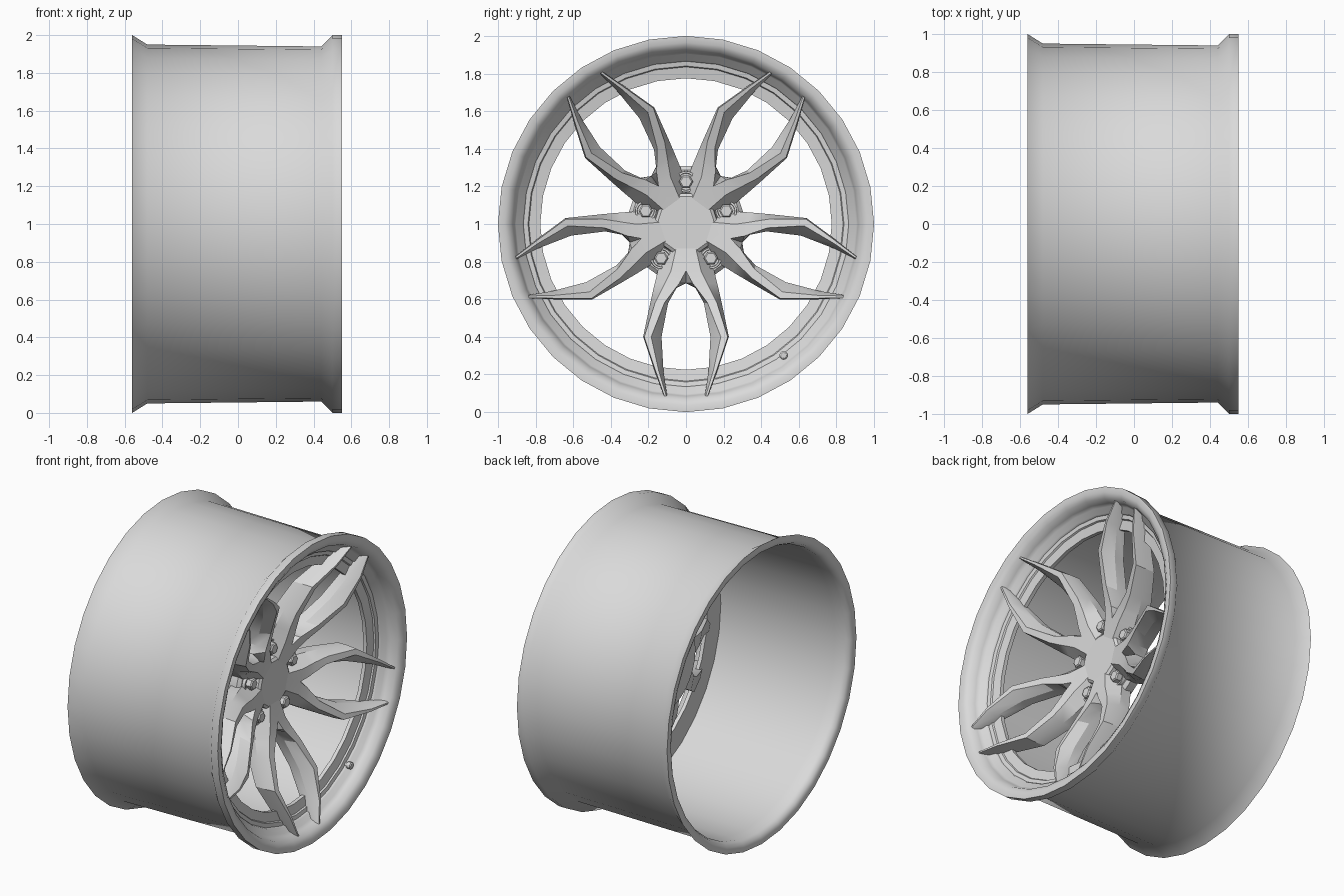
import bpy, bmesh, math
from mathutils import Vector

if "Cube" in bpy.data.objects:
    bpy.data.objects.remove(bpy.data.objects["Cube"])

metal = bpy.data.materials.new("satin silver")
metal.use_nodes = True
GREY = (0.7, 0.7, 0.7, 1)
metal.diffuse_color = GREY
metal.node_tree.nodes["Principled BSDF"].inputs["Base Color"].default_value = GREY


def place(x, t, r, angle):
    """Axial, tangential and radial offsets to a point on the wheel."""
    c, s = math.cos(angle), math.sin(angle)
    return Vector((x, r * c - t * s, 1 + r * s + t * c))


def skin(bm, rings, closed=False):
    """Bridge rings of points; cap the ends unless the loop closes."""
    vs = [[bm.verts.new(p) for p in ring] for ring in rings]
    n = len(vs[0])
    pairs = list(zip(vs, vs[1:])) + ([(vs[-1], vs[0])] if closed else [])
    for a, b in pairs:
        for i in range(n):
            j = (i + 1) % n
            bm.faces.new((a[i], a[j], b[j], b[i]))
    if not closed:
        bm.faces.new(vs[0])
        bm.faces.new(vs[-1])


def finish(name, bm, angle=30):
    bmesh.ops.recalc_face_normals(bm, faces=bm.faces)
    me = bpy.data.meshes.new(name)
    bm.to_mesh(me)
    bm.free()
    ob = bpy.data.objects.new(name, me)
    me.materials.append(metal)
    bpy.context.collection.objects.link(ob)
    bpy.ops.object.select_all(action='DESELECT')
    ob.select_set(True)
    bpy.context.view_layer.objects.active = ob
    bpy.ops.object.shade_smooth_by_angle(angle=math.radians(angle))


def lathe(bm, profile, sides, r=0, angle=0, closed=False, turn=0):
    """Revolve (x, radius) points about an axis parallel to x."""
    rings = []
    for x, rad in profile:
        centre = place(x, 0, r, angle)
        ring = []
        for i in range(sides):
            a = turn + math.tau * i / sides
            ring.append(centre + Vector((0, rad * math.cos(a), rad * math.sin(a))))
        rings.append(ring)
    skin(bm, rings, closed)


SPOKE_ANGLES = [math.radians(-90 + 72 * k) for k in range(5)]
BOLT_ANGLES = [a + math.pi for a in SPOKE_ANGLES]

# Rim: barrel, both flanges and the stepped ring behind the spoke tips
bm = bmesh.new()
lathe(bm, [(-.56, 1), (-.48, .95), (.44, .94), (.5, 1), (.55, 1), (.55, .965),
           (.53, .93), (.49, .915), (.465, .905), (.45, .87), (.435, .865),
           (.43, .84), (.42, .835), (.41, .775), (.385, .775), (.39, .925),
           (-.45, .93), (-.52, .93), (-.55, .945), (-.56, .97)], 32, closed=True)
finish("rim", bm, 50)

# Spokes: five pairs of bent arms, each lofted along the radius
# radius, outer side, outer ridge, inner ridge, inner side, front x, back x
STATIONS = [(.12, .075, .05, 0, 0, .27, .14),
            (.25, .15, .08, 0, 0, .295, .15),
            (.315, .166, .112, .035, 0, .312, .17),
            (.34, .172, .125, .055, .05, .32, .175),
            (.42, .19, .165, .115, .095, .35, .2),
            (.6, .228, .222, .185, .13, .43, .29),
            (.78, .168, .162, .145, .12, .5, .375),
            (.915, .117, .115, .105, .1, .525, .48)]
bm = bmesh.new()
for angle in SPOKE_ANGLES:
    for side in (-1, 1):
        rings = []
        for r, out, ridge_out, ridge_in, inn, front, back in STATIONS:
            mid = (front + back) / 2
            section = [(front, ridge_out), (mid, out), (back, out),
                       (back, inn), (mid, inn), (front, ridge_in)]
            rings.append([place(x, side * t, r, angle) for x, t in section])
        skin(bm, rings)
finish("spokes", bm, 25)

# Hub: mounting disc and flat five-sided centre plate
bm = bmesh.new()
lathe(bm, [(.14, .3), (.2, .31), (.22, .29)], 30)
finish("hub", bm)
bm = bmesh.new()
lathe(bm, [(.2, .21), (.26, .2), (.272, .18)], 5, turn=SPOKE_ANGLES[0])
finish("centre_plate", bm)

# Wheel bolts: round seat with a six-sided head
bm = bmesh.new()
for angle in BOLT_ANGLES:
    lathe(bm, [(.2, .058), (.24, .056), (.24, .046), (.23, .044)], 20, r=.225, angle=angle)
    lathe(bm, [(.21, .038), (.265, .038), (.272, .03)], 6, r=.225, angle=angle)
finish("wheel_bolts", bm)

# Valve stem in the lower part of the rim
bm = bmesh.new()
lathe(bm, [(.41, .015), (.45, .015), (.45, .022), (.475, .022), (.48, .015)], 12,
      r=.87, angle=math.atan2(-.7, .52))
finish("valve_stem", bm)
